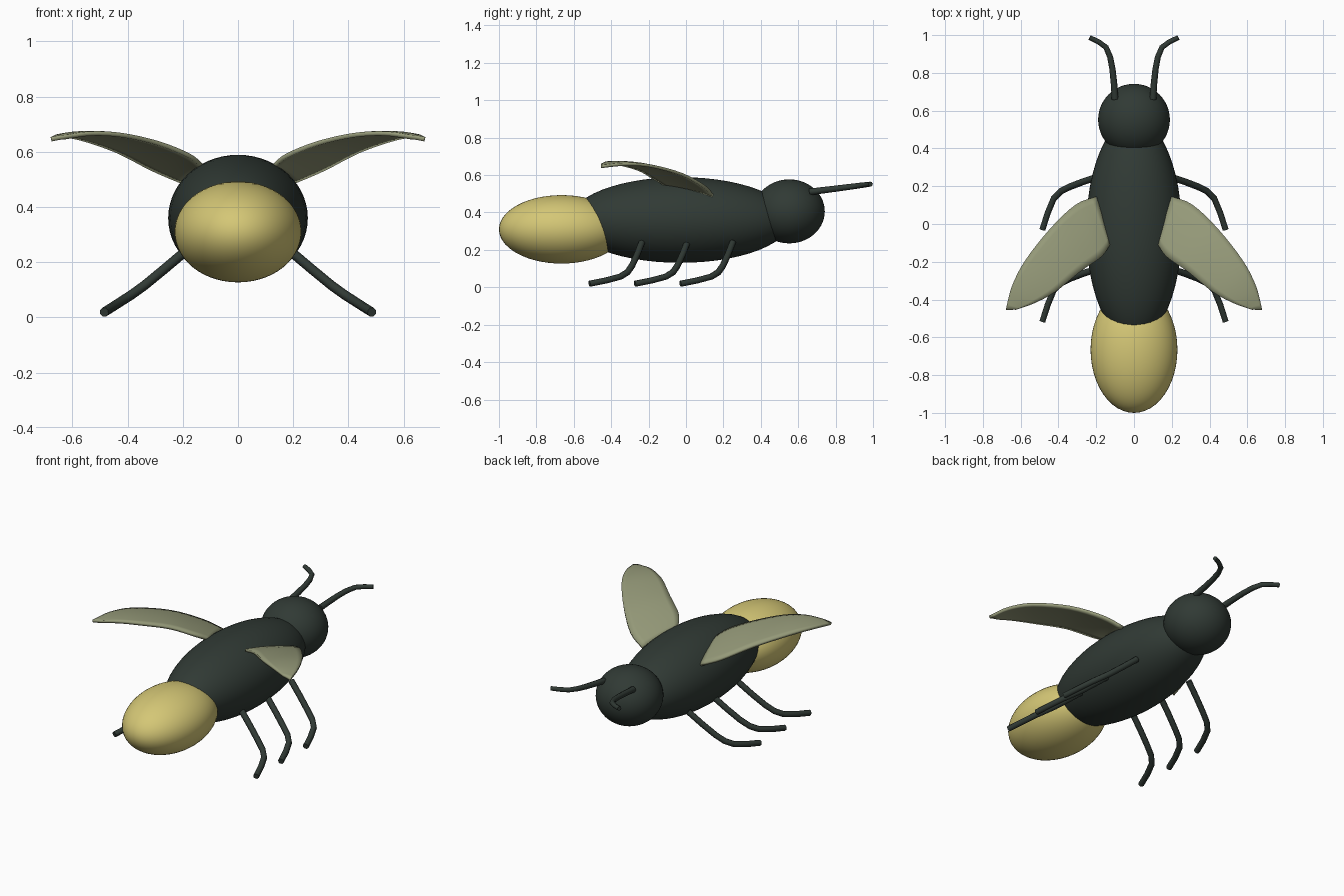
import bpy, bmesh
from mathutils import Vector

if "Cube" in bpy.data.objects:
    bpy.data.objects.remove(bpy.data.objects["Cube"])


def material(name, rgb):
    m = bpy.data.materials.new(name)
    m.diffuse_color = (*rgb, 1)
    m.use_nodes = True
    m.node_tree.nodes["Principled BSDF"].inputs["Base Color"].default_value = m.diffuse_color
    return m


DARK = material("dark_shell", (0.03, 0.042, 0.035))
GLOW = material("yellow_glow", (0.66, 0.57, 0.18))
WING = material("wing_olive", (0.30, 0.32, 0.19))


def ellipsoid(name, center, radii, mat):
    bpy.ops.mesh.primitive_uv_sphere_add(segments=48, ring_count=28, location=center)
    o = bpy.context.object
    o.name = name
    o.scale = radii
    o.data.materials.append(mat)
    bpy.ops.object.shade_smooth()
    return o


def spline_points(pts, steps):
    # smooth path through the given points
    p = [Vector(v) for v in pts]
    p = [2 * p[0] - p[1]] + p + [2 * p[-1] - p[-2]]
    out = []
    for a, b, c, d in zip(p, p[1:], p[2:], p[3:]):
        for i in range(steps):
            t = i / steps
            out.append(0.5 * (2 * b + (c - a) * t + (2 * a - 5 * b + 4 * c - d) * t * t
                              + (3 * b - a - 3 * c + d) * t ** 3))
    return out + [p[-2]]


def tube(name, pts, r0, r1):
    c = bpy.data.curves.new(name, 'CURVE')
    c.dimensions = '3D'
    c.bevel_depth = 1.0
    c.bevel_resolution = 2
    c.use_fill_caps = True
    path = spline_points(pts, 2)
    s = c.splines.new('POLY')
    s.points.add(len(path) - 1)
    for i, v in enumerate(path):
        s.points[i].co = (*v, 1)
        s.points[i].radius = r0 + (r1 - r0) * i / (len(path) - 1)
    c.materials.append(DARK)
    o = bpy.data.objects.new(name, c)
    bpy.context.collection.objects.link(o)
    return o


# body, head and glowing abdomen
ellipsoid("thorax", (0, -0.03, 0.36), (0.253, 0.59, 0.229), DARK)
ellipsoid("head", (0, 0.552, 0.406), (0.19, 0.19, 0.171), DARK)
ellipsoid("abdomen", (0, -0.665, 0.31), (0.23, 0.335, 0.183), GLOW)

# antennae and three pairs of legs
antenna = [(0.10, 0.66, 0.51), (0.114, 0.82, 0.53), (0.148, 0.935, 0.545), (0.235, 0.987, 0.552)]
leg = [(0.19, 0.25, 0.24), (0.34, 0.197, 0.115), (0.425, 0.135, 0.057), (0.485, -0.03, 0.019)]
for side, sx in (("left", -1), ("right", 1)):
    tube(side + "_antenna", [(sx * x, y, z) for x, y, z in antenna], 0.018, 0.013)
    for row, dy in (("front", 0), ("middle", -0.243), ("rear", -0.486)):
        tube(f"{side}_{row}_leg", [(sx * x, y + dy, z) for x, y, z in leg], 0.018, 0.017)

# curved wings: surface between leading and trailing edge, thickened and mirrored
lead = spline_points([(0.20, 0.143, 0.49), (0.31, 0.10, 0.537), (0.444, -0.026, 0.605),
                      (0.577, -0.196, 0.65), (0.645, -0.33, 0.657), (0.677, -0.455, 0.645)], 4)
trail = spline_points([(0.127, -0.106, 0.545), (0.175, -0.175, 0.585), (0.286, -0.253, 0.63),
                       (0.418, -0.36, 0.66), (0.53, -0.42, 0.666), (0.625, -0.452, 0.653)], 4)
N = 8
bm = bmesh.new()
rows = []
for a, b in zip(lead, trail):
    row = []
    for j in range(N + 1):
        t = j / N
        v = a.lerp(b, t)
        v.z += 0.03 * (a - b).length * 4 * t * (1 - t)
        row.append(bm.verts.new(v))
    rows.append(row)
for r, s in zip(rows, rows[1:]):
    for j in range(N):
        bm.faces.new((r[j], r[j + 1], s[j + 1], s[j]))
bmesh.ops.recalc_face_normals(bm, faces=bm.faces)
if sum(f.normal.z for f in bm.faces) < 0:
    bmesh.ops.reverse_faces(bm, faces=bm.faces)
me = bpy.data.meshes.new("wings")
bm.to_mesh(me)
bm.free()
me.materials.append(WING)
wings = bpy.data.objects.new("wings", me)
bpy.context.collection.objects.link(wings)
bpy.ops.object.select_all(action='DESELECT')
wings.select_set(True)
bpy.context.view_layer.objects.active = wings
bpy.ops.object.shade_smooth_by_angle()
thick = wings.modifiers.new("thickness", 'SOLIDIFY')
thick.thickness = 0.016
thick.offset = 0
wings.modifiers.new("pair", 'MIRROR')
